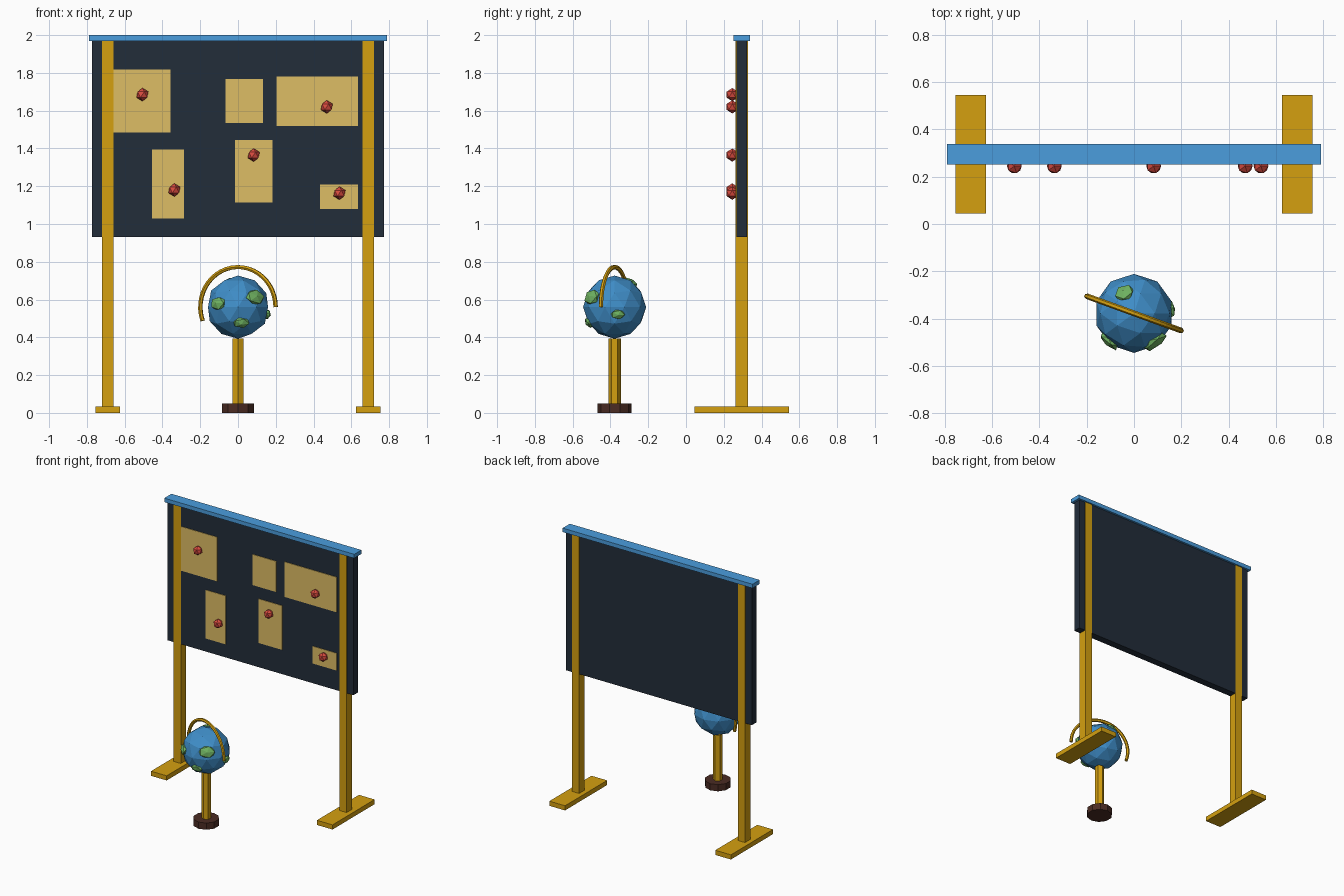
import bpy
from math import sin, cos, radians
from mathutils import Vector

if "Cube" in bpy.data.objects:
    bpy.data.objects.remove(bpy.data.objects["Cube"])


def material(name, rgb):
    m = bpy.data.materials.new(name)
    m.diffuse_color = (*rgb, 1)
    m.use_nodes = True
    m.node_tree.nodes["Principled BSDF"].inputs["Base Color"].default_value = m.diffuse_color
    return m


GOLD = material("gold", (0.66, 0.35, 0.005))
SLATE = material("slate", (0.016, 0.026, 0.042))
BLUE = material("blue", (0.07, 0.34, 0.73))
PAPER = material("paper", (0.73, 0.51, 0.13))
RED = material("red", (0.7, 0.07, 0.05))
OCEAN = material("ocean", (0.05, 0.27, 0.58))
GREEN = material("green", (0.16, 0.45, 0.12))
BROWN = material("brown", (0.07, 0.025, 0.017))


def finish(name, mat):
    o = bpy.context.object
    o.name = name
    o.data.materials.append(mat)
    return o


def box(name, x, y, z, mat):
    """Box from (min, max) pairs."""
    spans = (x, y, z)
    bpy.ops.mesh.primitive_cube_add(size=1, location=[(a + b) / 2 for a, b in spans])
    o = finish(name, mat)
    o.scale = [b - a for a, b in spans]
    return o


def cylinder(name, sides, r, z0, z1, loc, mat):
    bpy.ops.mesh.primitive_cylinder_add(vertices=sides, radius=r, depth=z1 - z0,
                                        location=(loc[0], loc[1], (z0 + z1) / 2))
    return finish(name, mat)


def ball(name, subdiv, r, loc, mat):
    bpy.ops.mesh.primitive_ico_sphere_add(subdivisions=subdiv, radius=r, location=loc)
    return finish(name, mat)


# Board, top rail and legs
Y = 0.295
box("board", (-0.773, 0.773), (Y - 0.0275, Y + 0.0275), (0.93, 1.975), SLATE)
box("top_rail", (-0.79, 0.79), (Y - 0.0425, Y + 0.0425), (1.97, 2.0), BLUE)
for side, s in (("left", -1), ("right", 1)):
    cx = 0.69 * s
    box(side + "_post", (cx - 0.03, cx + 0.03), (Y - 0.0325, Y + 0.0325), (0.02, 1.975), GOLD)
    box(side + "_foot", (cx - 0.065, cx + 0.065), (Y - 0.25, Y + 0.25), (0, 0.035), GOLD)

# Paper notes: x span, z span
notes = [((-0.67, -0.358), (1.485, 1.817)), ((-0.065, 0.133), (1.536, 1.767)),
         ((0.203, 0.636), (1.518, 1.782)), ((-0.455, -0.287), (1.03, 1.395)),
         ((-0.015, 0.182), (1.114, 1.446)), ((0.435, 0.636), (1.08, 1.21))]
for i, (x, z) in enumerate(notes):
    box(f"note_{i + 1}", x, (0.2635, 0.27), z, PAPER)

# Push pins
pins = [(-0.506, 1.685), (0.47, 1.62), (0.083, 1.365), (-0.337, 1.18), (0.537, 1.163)]
for i, (x, z) in enumerate(pins):
    ball(f"pin_{i + 1}", 1, 0.035, (x, 0.245, z), RED)

# Globe on its stand
C = Vector((0, -0.378, 0.56))
cylinder("globe_base", 10, 0.09, 0, 0.05, C, BROWN)
cylinder("globe_pole", 6, 0.033, 0.045, 0.393, C, GOLD)
ball("globe", 2, 0.167, C, OCEAN)

# Land patches: direction from the globe centre, half width, half height
lands = [((0.095, -0.126, 0.055), 0.06, 0.045), ((-0.11, -0.124, 0.02), 0.052, 0.038),
         ((0.018, -0.14, -0.085), 0.047, 0.032), ((0.16, 0.018, -0.04), 0.04, 0.028),
         ((-0.043, 0.09, 0.134), 0.045, 0.04)]
for i, (d, w, h) in enumerate(lands):
    n = Vector(d).normalized()
    land = ball(f"land_{i + 1}", 1, 1, C + n * 0.16, GREEN)
    land.rotation_mode = 'QUATERNION'
    land.rotation_quaternion = n.to_track_quat('Z', 'Y')
    land.scale = (w, h, 0.02)

# Meridian arc around the globe
curve = bpy.data.curves.new("meridian_arc", 'CURVE')
curve.dimensions = '3D'
curve.bevel_depth = 0.012
curve.bevel_resolution = 1
curve.use_fill_caps = True
steps = 24
spline = curve.splines.new('POLY')
spline.points.add(steps)
spline.use_smooth = False
for i, p in enumerate(spline.points):
    a = radians(200 * i / steps)
    p.co = (0.212 * cos(a), 0, 0.212 * sin(a), 1)
arc = bpy.data.objects.new("meridian_arc", curve)
arc.location = C
arc.rotation_euler.z = radians(-20)
curve.materials.append(GOLD)
bpy.context.collection.objects.link(arc)
